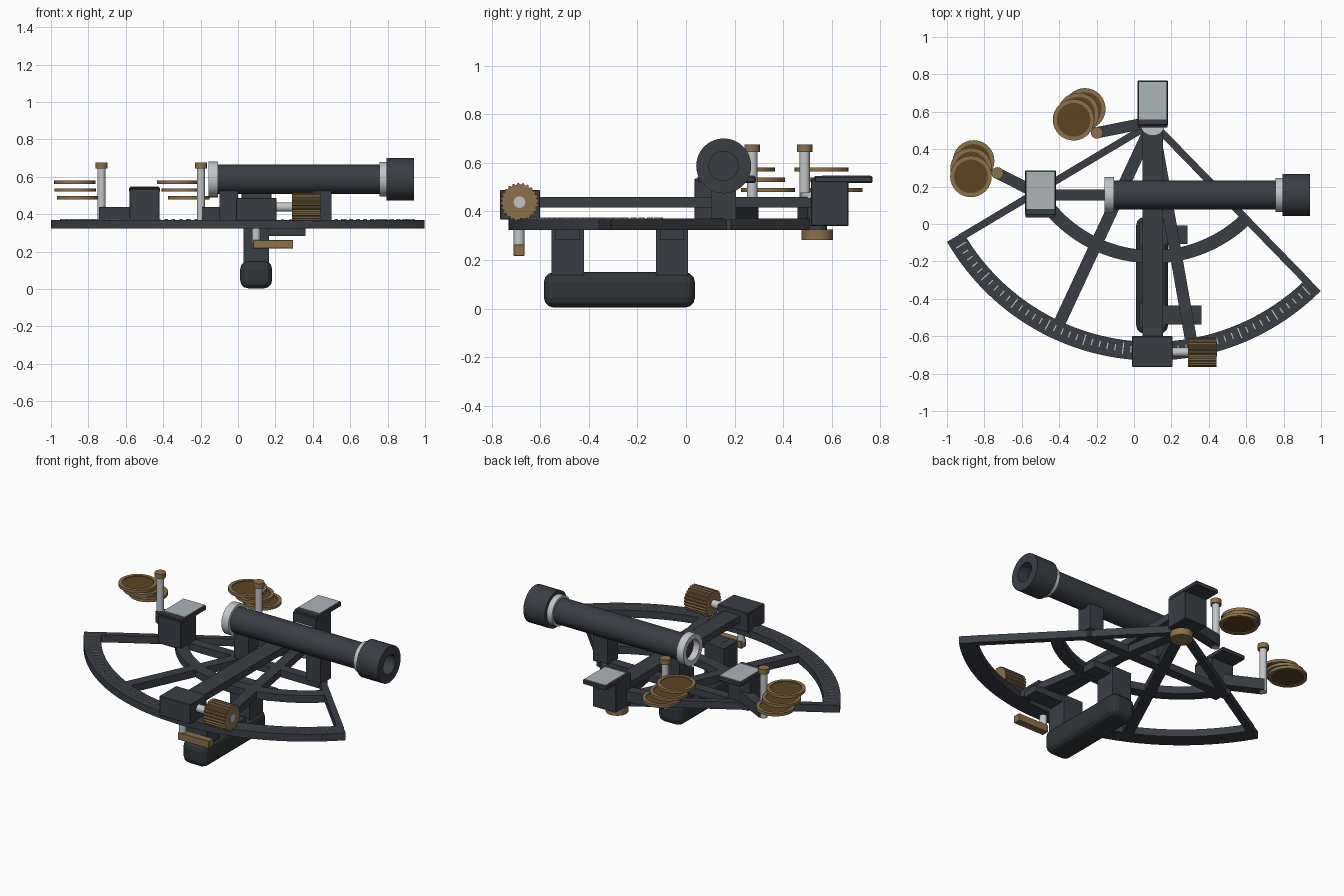
import bpy, bmesh, math
from mathutils import Matrix, Vector

if "Cube" in bpy.data.objects:
    bpy.data.objects.remove(bpy.data.objects["Cube"])


def material(name, rgb):
    m = bpy.data.materials.new(name)
    m.diffuse_color = (*rgb, 1)
    m.use_nodes = True
    m.node_tree.nodes["Principled BSDF"].inputs["Base Color"].default_value = m.diffuse_color
    return m


SLATE = material("dark slate metal", (0.042, 0.049, 0.060))
GRIP = material("black grip", (0.030, 0.036, 0.041))
BRASS = material("brass", (0.26, 0.165, 0.070))
AMBER = material("amber glass", (0.108, 0.060, 0.015))
SILVER = material("silver", (0.55, 0.56, 0.58))
MIRROR = material("mirror glass", (0.40, 0.46, 0.48))

PIVOT = Vector((0.10, 0.54))
Z0, Z1 = 0.324, 0.370   # frame plate bottom and top


def finish(name, bm, mat, smooth=False):
    bmesh.ops.recalc_face_normals(bm, faces=bm.faces)
    me = bpy.data.meshes.new(name)
    bm.to_mesh(me)
    bm.free()
    me.materials.append(mat)
    ob = bpy.data.objects.new(name, me)
    bpy.context.collection.objects.link(ob)
    if smooth:
        bpy.ops.object.select_all(action='DESELECT')
        ob.select_set(True)
        bpy.context.view_layer.objects.active = ob
        bpy.ops.object.shade_smooth_by_angle(angle=math.radians(35))
    return ob


def box(name, mat, x, y, z, bevel=0, segments=1):
    bm = bmesh.new()
    size = [b - a for a, b in (x, y, z)]
    mid = [(a + b) / 2 for a, b in (x, y, z)]
    bmesh.ops.create_cube(bm, size=1, matrix=Matrix.Translation(mid) @ Matrix.Diagonal((*size, 1)))
    if bevel:
        bmesh.ops.bevel(bm, geom=bm.edges[:], offset=bevel, segments=segments,
                        affect='EDGES', profile=0.5)
    return finish(name, bm, mat)


def beam(name, mat, a, b, width, z):
    """Flat bar between two plan points."""
    a, b = Vector(a), Vector(b)
    d = b - a
    mid = (a + b) / 2
    ob = box(name, mat, (-d.length / 2, d.length / 2), (-width / 2, width / 2), z)
    ob.data.transform(Matrix.Translation((mid.x, mid.y, 0)) @ Matrix.Rotation(math.atan2(d.y, d.x), 4, 'Z'))
    return ob


def lathe(name, mat, profile, origin, axis='Z', closed=False, n=32):
    """Revolve (radius, height) points; closed=True makes a hollow ring section."""
    bm = bmesh.new()
    rings = []
    for r, h in profile:
        rings.append([bm.verts.new((r * math.cos(t), r * math.sin(t), h))
                      for t in (2 * math.pi * i / n for i in range(n))])
    pairs = list(zip(rings, rings[1:]))
    if closed:
        pairs.append((rings[-1], rings[0]))
    else:
        bm.faces.new(rings[0])
        bm.faces.new(rings[-1])
    for p, q in pairs:
        for i in range(n):
            j = (i + 1) % n
            bm.faces.new((p[i], p[j], q[j], q[i]))
    rot = Matrix.Rotation(math.pi / 2, 4, 'Y') if axis == 'X' else Matrix()
    bm.transform(Matrix.Translation(origin) @ rot)
    return finish(name, bm, mat, True)


def cyl(name, mat, r, h0, h1, origin, axis='Z', n=32):
    return lathe(name, mat, [(r, h0), (r, h1)], origin, axis, n=n)


def polar(r, deg, c=PIVOT):
    t = math.radians(deg)
    return Vector((c.x + r * math.cos(t), c.y + r * math.sin(t)))


def arc(name, r0, r1, a0, a1, n=48):
    bm = bmesh.new()
    rows = []
    for i in range(n + 1):
        a = a0 + (a1 - a0) * i / n
        rows.append([bm.verts.new((*polar(r, a), z))
                     for r, z in ((r0, Z0), (r1, Z0), (r1, Z1), (r0, Z1))])
    for p, q in zip(rows, rows[1:]):
        for k in range(4):
            m = (k + 1) % 4
            bm.faces.new((p[k], p[m], q[m], q[k]))
    bm.faces.new(rows[0])
    bm.faces.new(rows[-1])
    return finish(name, bm, SLATE, True)


# Frame: graduated limb, inner arc, four spokes and crossbar
arc("limb_arc", 1.17, 1.27, 210, 315)
arc("inner_arc", 0.68, 0.75, 210, 315)
for i, (ang, w) in enumerate(((210.8, 0.038), (245, 0.064), (280, 0.064), (314.2, 0.038))):
    beam(f"frame_spoke_{i + 1}", SLATE, polar(0.06, ang), polar(1.2, ang), w, (Z0, Z1))
beam("frame_crossbar", SLATE, (-0.56, 0.155), (0.49, 0.155), 0.06, (Z0, Z1 - 0.001))

# Scale marks, every fifth one longer
bm = bmesh.new()
for i in range(51):
    a = 212 + 2 * i + 0.5
    half = 0.03 if i % 5 == 0 else 0.017
    p = polar(1.215, a)
    bmesh.ops.create_cube(bm, size=1, matrix=Matrix.Translation((p.x, p.y, Z1 + 0.002))
                          @ Matrix.Rotation(math.radians(a), 4, 'Z')
                          @ Matrix.Diagonal((half * 2, 0.006, 0.006, 1)))
finish("scale_marks", bm, SILVER)

# Pivot
at = (PIVOT.x, PIVOT.y, 0)
cyl("pivot_knob", BRASS, 0.065, 0.283, 0.326, at)
cyl("pivot_axle", SLATE, 0.04, 0.32, 0.46, at)
cyl("pivot_disc", SILVER, 0.068, 0.455, 0.478, at)

# Swinging index arm with carriage
box("index_arm", SLATE, (0.045, 0.155), (-0.65, 0.56), (0.416, 0.46))
box("arm_carriage", SLATE, (-0.01, 0.205), (-0.765, -0.60), (0.366, 0.488), 0.003)

# Micrometer drum with ridged rim
cyl("drum_shaft", SILVER, 0.024, 0.19, 0.444, (0, -0.685, 0.438), 'X', 20)
bm = bmesh.new()
teeth = 24
ends = []
for x in (0.29, 0.44):
    ring = []
    for i in range(teeth * 4):
        t = 2 * math.pi * (i + 0.5) / (teeth * 4)
        r = 0.079 if i % 4 < 2 else 0.072
        ring.append(bm.verts.new((x, -0.685 + r * math.cos(t), 0.438 + r * math.sin(t))))
    bm.faces.new(ring)
    ends.append(ring)
for i in range(teeth * 4):
    j = (i + 1) % (teeth * 4)
    bm.faces.new((ends[0][i], ends[0][j], ends[1][j], ends[1][i]))
finish("micrometer_drum", bm, BRASS)

# Release lever under the carriage
cyl("lever_pin", SILVER, 0.022, 0.25, 0.37, (0.097, -0.687, 0), n=20)
box("release_lever", BRASS, (0.08, 0.295), (-0.71, -0.664), (0.217, 0.263), 0.002)

# Handle, posts and brackets
box("handle_grip", GRIP, (0.012, 0.182), (-0.585, 0.037), (0.004, 0.15), 0.042, 3)
for i, (y0, y1, end) in enumerate(((-0.553, -0.42, 0.362), (-0.124, 0.008, 0.285))):
    box(f"handle_post_{i + 1}", SLATE, (0.03, 0.167), (y0, y1), (0.12, Z0 + 0.001))
    box(f"handle_bracket_{i + 1}", SLATE, (0.08, end), (y0 + 0.017, y1 - 0.017), (0.283, Z0 + 0.002))


# Mirrors: housing, overhanging backplate and glass
def mirror(name, cx, y, bottom):
    box(name + "_housing", SLATE, (cx - 0.08, cx + 0.08), (y, y + 0.153), (bottom, 0.535), 0.003)
    box(name + "_backplate", SLATE, (cx - 0.082, cx + 0.082), (y + 0.012, y + 0.252), (0.517, 0.545), 0.005)
    box(name + "_glass", MIRROR, (cx - 0.074, cx + 0.074), (y + 0.045, y + 0.245), (0.542, 0.548))


mirror("index_mirror", 0.10, 0.515, 0.34)
mirror("horizon_mirror", -0.50, 0.035, Z1 - 0.01)

# Telescope along x
AX = (0, 0.155, 0.587)
cyl("telescope_tube", SLATE, 0.078, -0.115, 0.78, AX, 'X', 40)
lathe("objective_ring", SILVER, [(0.064, -0.157), (0.096, -0.157), (0.096, -0.108), (0.064, -0.108)],
      AX, 'X', True, 40)
cyl("eyepiece_ring", SILVER, 0.092, 0.757, 0.797, AX, 'X', 40)
lathe("eyecup", SLATE, [(0.113, 0.793), (0.113, 0.941), (0.060, 0.941), (0.060, 0.87)], AX, 'X', n=40)
for i, x in enumerate((-0.05, 0.45)):
    box(f"telescope_support_{i + 1}", SLATE, (x - 0.05, x + 0.05), (0.105, 0.205), (0.364, 0.525))


# Swing-in shades: arm, post, knob and three fanned filters
def shades(name, post, root, first_angle):
    beam(name + "_arm", SLATE, post, root, 0.06, (Z1 - 0.002, 0.438))
    p = Vector(post)
    base = (p.x, p.y, 0)
    cyl(name + "_post", SILVER, 0.022, 0.366, 0.65, base, n=20)
    cyl(name + "_knob", BRASS, 0.032, 0.645, 0.676, base, n=20)
    for k in range(3):
        c = polar(0.143, first_angle - 17 * k, p)
        o = (c.x, c.y, 0.572 - 0.042 * k)
        lathe(f"{name}_rim_{k + 1}", BRASS,
              [(0.090, -0.009), (0.111, -0.009), (0.111, 0.009), (0.090, 0.009)], o, closed=True)
        cyl(f"{name}_filter_{k + 1}", AMBER, 0.092, -0.004, 0.004, o)


shades("horizon_shades", (-0.73, 0.272), (-0.52, 0.165), 187)
shades("index_shades", (-0.198, 0.488), (0.06, 0.54), 151)
